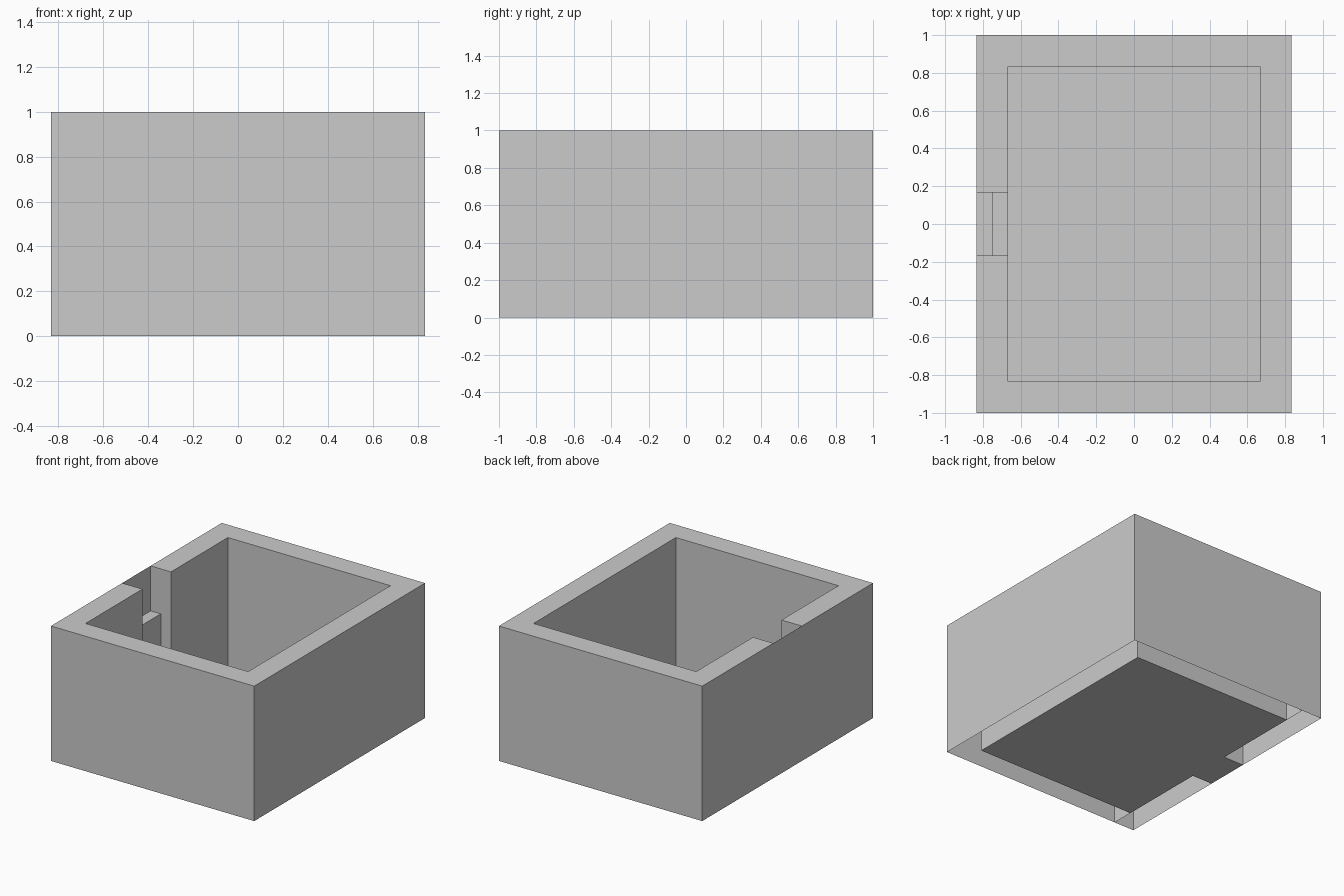
import bpy
import bmesh

if "Cube" in bpy.data.objects:
    bpy.data.objects.remove(bpy.data.objects["Cube"])

U = 1 / 6
OX, IX = 5 * U, 4 * U      # outer and inner half width
OY, IY = 1.0, 5 * U        # outer and inner half depth
GAP = U                    # half width of the stair recess
MID = -4.5 * U             # edge between the two treads


def finish(name, bm):
    bmesh.ops.recalc_face_normals(bm, faces=bm.faces[:])
    mesh = bpy.data.meshes.new(name)
    bm.to_mesh(mesh)
    bm.free()
    obj = bpy.data.objects.new(name, mesh)
    bpy.context.collection.objects.link(obj)
    return obj


def open_shell(name, outline, skip=()):
    """Hollow wall with a top and sides but no underside."""
    bm = bmesh.new()
    low = [bm.verts.new((x, y, 0)) for x, y in outline]
    top = [bm.verts.new((x, y, 1)) for x, y in outline]
    bm.faces.new(top)
    n = len(outline)
    for i in range(n):
        if i not in skip:
            j = (i + 1) % n
            bm.faces.new((low[i], low[j], top[j], top[i]))
    return finish(name, bm)


def strip(name, profile, half):
    """Sweep an x-z profile along y."""
    bm = bmesh.new()
    rows = [[bm.verts.new((x, s * half, z)) for s in (-1, 1)] for x, z in profile]
    for a, b in zip(rows, rows[1:]):
        bm.faces.new((a[0], a[1], b[1], b[0]))
    bmesh.ops.remove_doubles(bm, verts=bm.verts[:], dist=1e-5)
    return finish(name, bm)


# Three-sided wall; its ends butt against the stair-side walls
open_shell("main_wall", [(-IX, -OY), (OX, -OY), (OX, OY), (-IX, OY),
                         (-IX, IY), (IX, IY), (IX, -IY), (-IX, -IY)], skip=(3, 7))

# Walls on either side of the stair recess
for side, s in (("front", -1), ("back", 1)):
    open_shell(f"{side}_stair_wall", [(-OX, s * GAP), (-IX, s * GAP),
                                      (-IX, s * OY), (-OX, s * OY)])

# Stair: outer riser, two treads, underside
strip("stair", [(-OX, 1), (-OX, 4 * U), (MID, 4 * U), (MID, 2 * U), (-IX, 2 * U),
                (-IX, 0), (-OX, 0), (-OX, 4 * U)], GAP)

# Basin floor
strip("floor", [(-IX, 0), (IX, 0)], IY)
